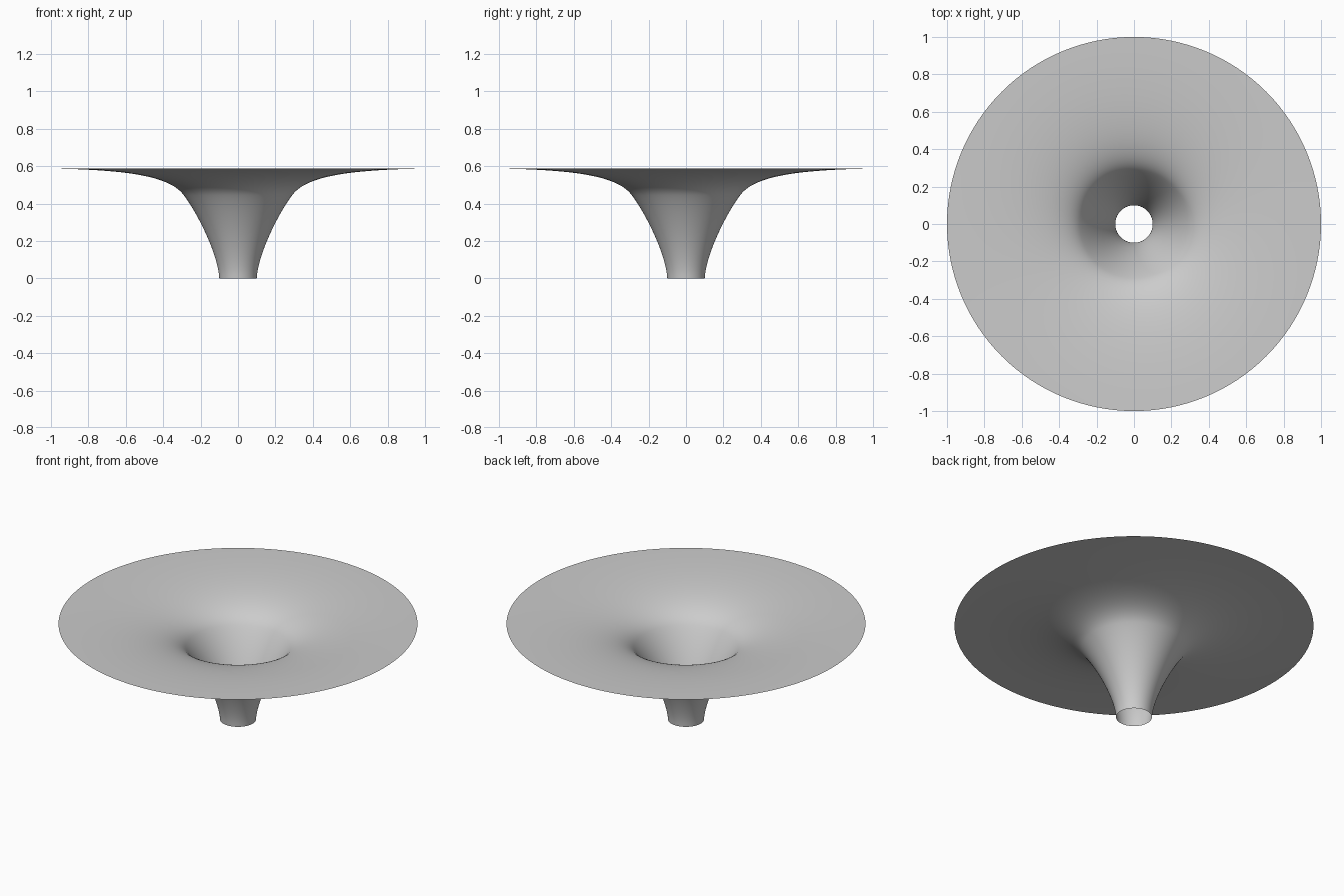
import bpy, bmesh, math
from mathutils import Vector
from mathutils.geometry import interpolate_bezier

cube = bpy.data.objects.get("Cube")
if cube:
    bpy.data.objects.remove(cube, do_unlink=True)

SIDES = 128

# One plain grey for the whole shell
grey = bpy.data.materials.new("light_grey")
grey.use_nodes = True
colour = (0.6, 0.6, 0.6, 1)
grey.diffuse_color = colour
grey.node_tree.nodes["Principled BSDF"].inputs["Base Color"].default_value = colour


def bezier(points, steps):
    """Points (radius, height) along one cubic piece of the profile."""
    return interpolate_bezier(*[Vector((r, 0, z)) for r, z in points], steps)


# Profile: steep throat, then a bell that flattens into the wide rim
throat = bezier([(0.1, 0), (0.107, 0.13), (0.215, 0.345), (0.29, 0.445)], 20)
bell = bezier([(0.29, 0.445), (0.36, 0.538), (0.55, 0.58), (1, 0.587)], 28)
profile = throat + bell[1:]

# Spin the profile into an open shell
bm = bmesh.new()
verts = [bm.verts.new(p) for p in profile]
edges = [bm.edges.new(pair) for pair in zip(verts, verts[1:])]
bmesh.ops.spin(bm, geom=verts + edges, axis=(0, 0, 1), cent=(0, 0, 0),
               angle=math.tau, steps=SIDES, use_merge=True)
bmesh.ops.remove_doubles(bm, verts=bm.verts, dist=1e-5)

# Face the shell upward and inward
bm.normal_update()
if sum(f.normal.z for f in bm.faces) < 0:
    bmesh.ops.reverse_faces(bm, faces=bm.faces)
for face in bm.faces:
    face.smooth = True

mesh = bpy.data.meshes.new("funnel")
bm.to_mesh(mesh)
bm.free()
mesh.materials.append(grey)
funnel = bpy.data.objects.new("funnel", mesh)
bpy.context.collection.objects.link(funnel)
